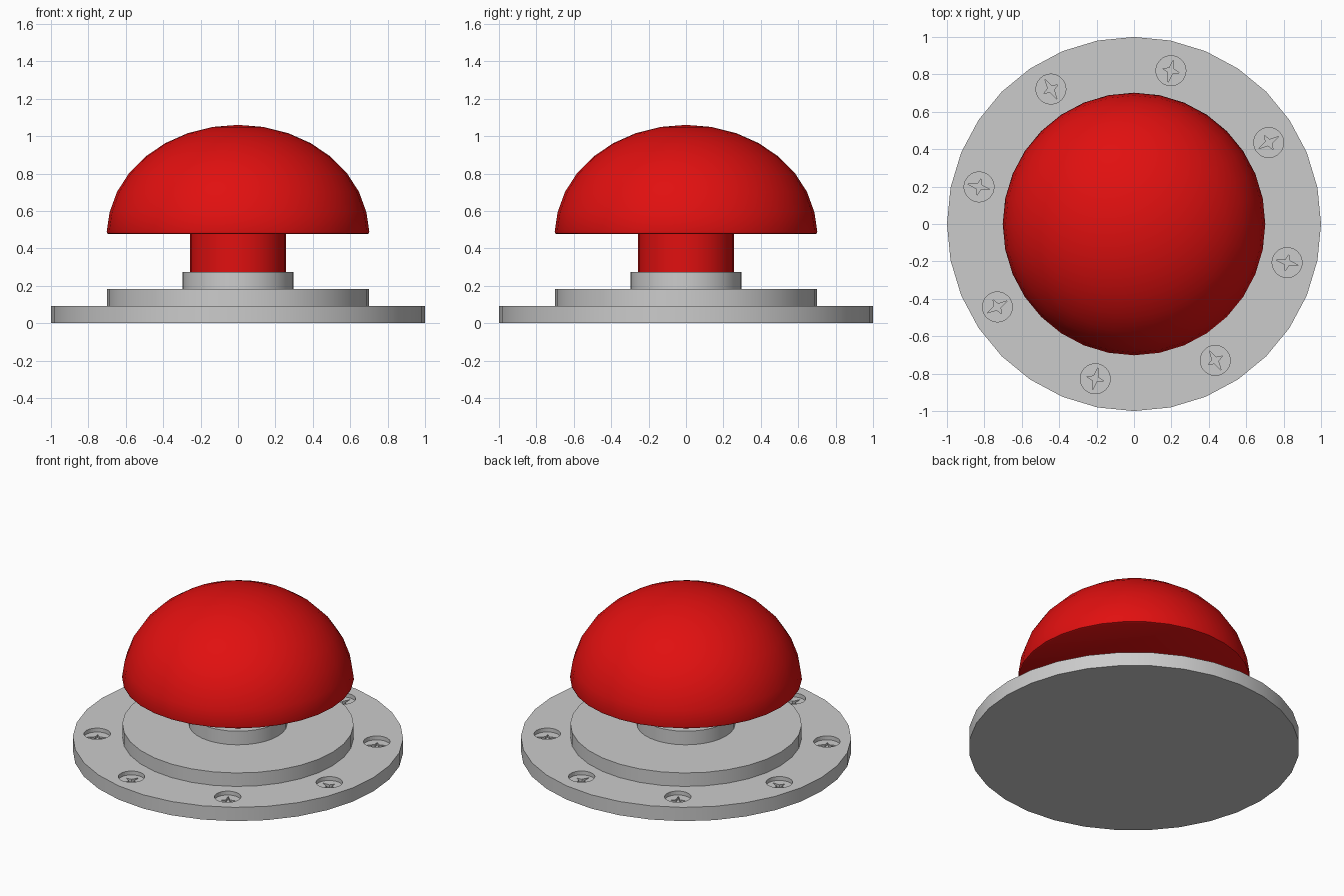
import bpy, bmesh
from math import cos, sin, pi, radians

if "Cube" in bpy.data.objects:
    bpy.data.objects.remove(bpy.data.objects["Cube"])

SIDES = 32


def finish(name, bm, material=None, smooth=True):
    bmesh.ops.recalc_face_normals(bm, faces=bm.faces)
    mesh = bpy.data.meshes.new(name)
    bm.to_mesh(mesh)
    bm.free()
    ob = bpy.data.objects.new(name, mesh)
    bpy.context.collection.objects.link(ob)
    if material:
        mesh.materials.append(material)
    if smooth:
        bpy.ops.object.select_all(action='DESELECT')
        ob.select_set(True)
        bpy.context.view_layer.objects.active = ob
        bpy.ops.object.shade_smooth_by_angle(angle=radians(30))
    return ob


def lathe(name, profile, material=None):
    """Revolve (radius, z) points; ends are capped with flat faces or a pole."""
    bm = bmesh.new()
    rings = []
    for r, z in profile:
        n = SIDES if r > 0 else 1
        rings.append([bm.verts.new((r * cos(2 * pi * i / SIDES), r * sin(2 * pi * i / SIDES), z))
                      for i in range(n)])
    for a, b in zip(rings, rings[1:]):
        for i in range(SIDES):
            j = (i + 1) % SIDES
            if len(b) == 1:
                bm.faces.new((a[i], a[j], b[0]))
            else:
                bm.faces.new((a[i], a[j], b[j], b[i]))
    for ring in (rings[0], rings[-1]):
        if len(ring) > 1:
            bm.faces.new(ring)
    return finish(name, bm, material)


def screw_cutter(name, outline, z0):
    """Eight prisms around the flange, each from an outline in radial axes."""
    bm = bmesh.new()
    for k in range(8):
        t = radians(31.2 + 45 * k)
        cx, cy = 0.848 * cos(t) - 0.005, 0.848 * sin(t) - 0.004
        low, high = [[bm.verts.new((cx + u * cos(t) - v * sin(t), cy + u * sin(t) + v * cos(t), z))
                      for u, v in outline] for z in (z0, 0.13)]
        bm.faces.new(low)
        bm.faces.new(high)
        for i in range(len(low)):
            j = (i + 1) % len(low)
            bm.faces.new((low[i], low[j], high[j], high[i]))
    ob = finish(name, bm, smooth=False)
    ob.hide_render = True
    ob.hide_viewport = True
    ob.display_type = 'WIRE'
    return ob


red = bpy.data.materials.new("red_plastic")
red.diffuse_color = (0.75, 0.005, 0.005, 1)
red.use_nodes = True
red.node_tree.nodes["Principled BSDF"].inputs["Base Color"].default_value = red.diffuse_color

# Stepped mounting base
base = lathe("mounting_base", [(1.0, 0), (1.0, 0.092), (0.7, 0.092), (0.7, 0.182),
                               (0.297, 0.182), (0.297, 0.273)])

# Recessed screw heads with four-pointed driver slots
disc = [(0.08 * cos(2 * pi * i / 32), 0.08 * sin(2 * pi * i / 32)) for i in range(32)]
radii = [0.062, 0.017, 0.045, 0.017]
star = [(radii[i % 4] * cos(pi * i / 4), radii[i % 4] * sin(pi * i / 4)) for i in range(8)]
for cutter in (screw_cutter("screw_recess_cutter", disc, 0.066),
               screw_cutter("screw_slot_cutter", star, 0.048)):
    mod = base.modifiers.new(cutter.name, 'BOOLEAN')
    mod.operation = 'DIFFERENCE'
    mod.solver = 'EXACT'
    mod.object = cutter

# Plunger stem
lathe("button_stem", [(0.256, 0.265), (0.256, 0.485)], red)

# Domed push button with a small rounded lower lip
dome = [(0.69, 0.476), (0.699, 0.48), (0.702, 0.49)]
dome += [(0.7 * cos(pi * k / 16), 0.48 + 0.58 * sin(pi * k / 16)) for k in range(1, 8)]
dome.append((0, 1.06))
lathe("button_dome", dome, red)
